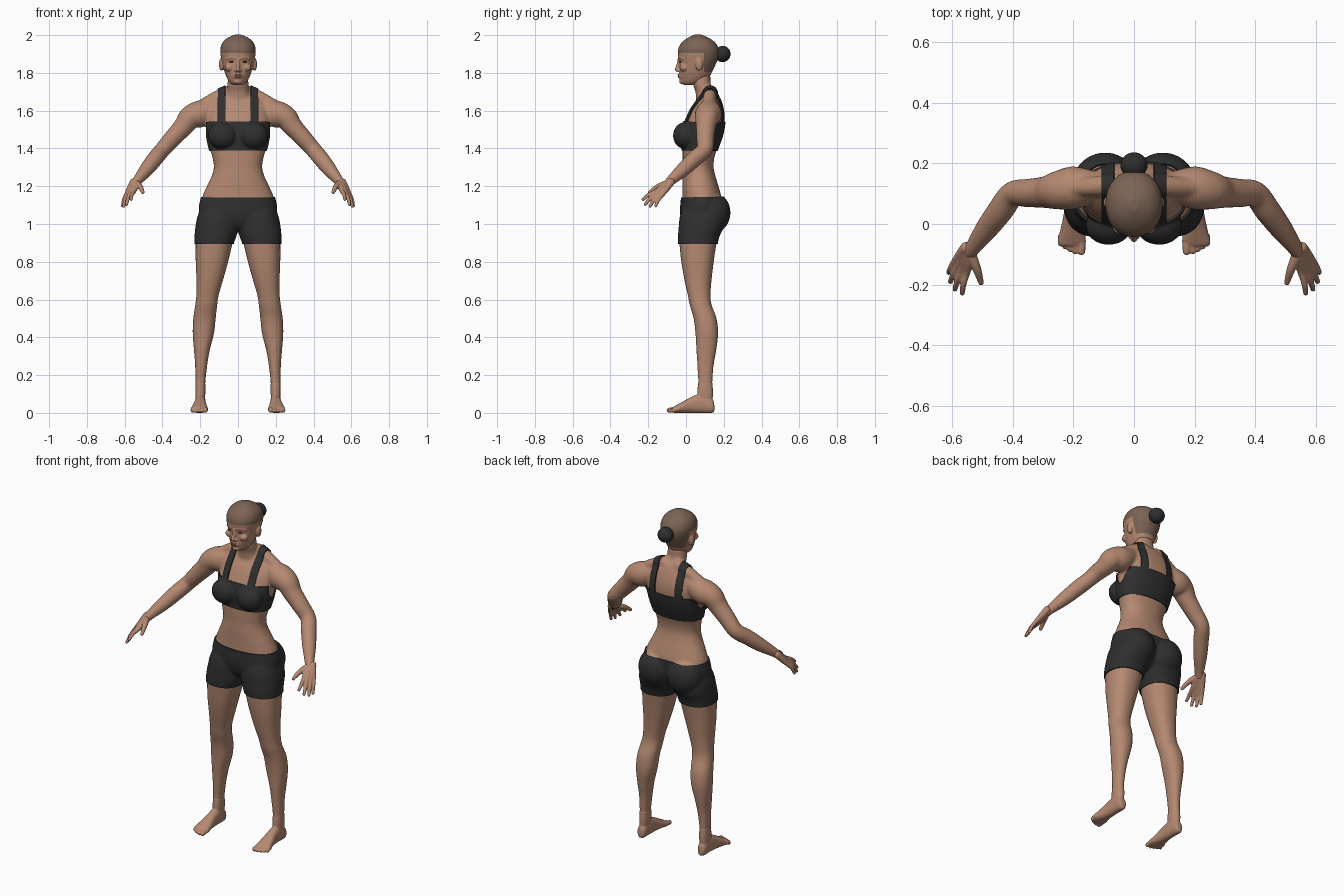
import bpy, bmesh, math
from mathutils import Vector, Matrix

cube = bpy.data.objects.get("Cube")
if cube:
    bpy.data.objects.remove(cube, do_unlink=True)


def material(name, r, g, b):
    mat = bpy.data.materials.new(name)
    mat.use_nodes = True
    mat.diffuse_color = (r, g, b, 1)
    mat.node_tree.nodes["Principled BSDF"].inputs["Base Color"].default_value = (r, g, b, 1)
    return mat


SKIN = material("warm skin", .46, .25, .165)
HAIR = material("brown hair", .20, .125, .087)
CLOTH = material("charcoal cloth", .028, .028, .028)
LIPS = material("muted lips", .34, .15, .11)
EYES = material("dark eyes", .06, .035, .025)


# ---------- shape helpers ----------
def resample(rows, steps=5):
    """Smooth curve through rows of numbers."""
    rows = [Vector(r) for r in rows]
    out = []
    for i in range(len(rows) - 1):
        a, b = rows[max(i - 1, 0)], rows[i]
        c, d = rows[i + 1], rows[min(i + 2, len(rows) - 1)]
        for k in range(steps):
            t = k / steps
            out.append(b + (c - a) * (t / 2) + (a * 2 - b * 5 + c * 4 - d) * (t * t / 2)
                       + (b * 3 - a - c * 3 + d) * (t ** 3 / 2))
    return out + [rows[-1]]


def loft(bm, rings):
    loops = [[bm.verts.new(p) for p in ring] for ring in rings]
    for a, b in zip(loops, loops[1:]):
        for i in range(len(a)):
            j = (i + 1) % len(a)
            bm.faces.new((a[i], a[j], b[j], b[i]))
    bm.faces.new(loops[0][::-1])
    bm.faces.new(loops[-1])


def oval(power=2.0, count=32):
    for i in range(count):
        a = math.tau * i / count
        c, s = math.cos(a), math.sin(a)
        yield (math.copysign(abs(c) ** (2 / power), c), math.copysign(abs(s) ** (2 / power), s))


def stack(bm, rows, side=1, along_y=False, power=2.25):
    """Oval slices: position, x range, depth (or height) range."""
    rings = []
    for p, x0, x1, d0, d1 in resample(rows):
        ring = []
        for c, s in oval(power):
            x = side * ((x0 + x1) / 2 + (x1 - x0) / 2 * c)
            d = (d0 + d1) / 2 + (d1 - d0) / 2 * s
            ring.append((x, p, d) if along_y else (x, d, p))
        rings.append(ring)
    loft(bm, rings)


def ball(bm, center, radii):
    bmesh.ops.create_uvsphere(bm, u_segments=24, v_segments=14, radius=1,
                              matrix=Matrix.Translation(center) @ Matrix.Diagonal(radii).to_4x4())


def tube(bm, points, side=1):
    """Round limb through (x, y, z, radius) points with rounded ends."""
    pts = resample(points)
    centers = [Vector((p[0] * side, p[1], p[2])) for p in pts]
    rings = []
    for i, (c, p) in enumerate(zip(centers, pts)):
        d = (centers[min(i + 1, len(pts) - 1)] - centers[max(i - 1, 0)]).normalized()
        u = d.cross(Vector((0, 0, 1))).normalized()
        v = u.cross(d)
        rings.append([c + (u * a + v * b) * p[3] for a, b in oval(count=20)])
    loft(bm, rings)
    for i in (0, -1):
        ball(bm, centers[i], [pts[i][3]] * 3)


def make(name, bm, mats):
    mesh = bpy.data.meshes.new(name)
    bm.to_mesh(mesh)
    bm.free()
    obj = bpy.data.objects.new(name, mesh)
    bpy.context.scene.collection.objects.link(obj)
    for mat in mats:
        mesh.materials.append(mat)
    return obj


def bake(obj):
    dg = bpy.context.evaluated_depsgraph_get()
    obj.data = bpy.data.meshes.new_from_object(obj.evaluated_get(dg))
    obj.modifiers.clear()


def shade(obj):
    bpy.ops.object.select_all(action='DESELECT')
    obj.select_set(True)
    bpy.context.view_layer.objects.active = obj
    bpy.ops.object.shade_smooth_by_angle(angle=math.radians(50))


def fuse(name, bm, voxel, rounds, mats=(SKIN,)):
    """Blend overlapping pieces into one smooth skin."""
    bmesh.ops.recalc_face_normals(bm, faces=bm.faces[:])
    obj = make(name, bm, mats)
    mod = obj.modifiers.new("blend", 'REMESH')
    mod.mode = 'VOXEL'
    mod.voxel_size = voxel
    mod = obj.modifiers.new("soften", 'SMOOTH')
    mod.factor = .5
    mod.iterations = rounds
    bake(obj)
    shade(obj)
    return obj


def cut(bm, axis, values):
    normal = Vector([float(axis == k) for k in "xyz"])
    for v in values:
        bmesh.ops.bisect_plane(bm, geom=bm.verts[:] + bm.edges[:] + bm.faces[:],
                               plane_co=normal * v, plane_no=normal)


# ---------- body: torso, neck, arms and legs ----------
bm = bmesh.new()
torso = [(.97, .08, .02, .12), (1, .15, -.01, .16), (1.06, .2, -.025, .185), (1.14, .19, -.02, .187),
         (1.2, .165, -.02, .172), (1.25, .141, -.02, .157), (1.3, .128, -.018, .146),
         (1.35, .135, -.018, .15), (1.4, .15, -.018, .165), (1.46, .162, -.022, .187),
         (1.52, .17, -.015, .2), (1.57, .172, .005, .203), (1.61, .165, .025, .198),
         (1.65, .14, .052, .187), (1.68, .1, .07, .175), (1.71, .06, .08, .16)]
stack(bm, [(z, -w, w, f, b) for z, w, f, b in torso])
neck = [(1.64, .08, .055, .185), (1.7, .06, .05, .155), (1.74, .056, .036, .131), (1.79, .052, .03, .13)]
stack(bm, [(z, -w, w, f, b) for z, w, f, b in neck])
leg = [(1.1, .02, .18, 0, .17), (1.04, .004, .207, -.025, .195), (.98, .004, .219, -.032, .19),
       (.94, .014, .223, -.035, .172), (.9, .028, .224, -.035, .162), (.8, .052, .224, -.025, .147),
       (.7, .08, .22, -.008, .135), (.62, .103, .221, .01, .13), (.57, .11, .227, .02, .136),
       (.5, .118, .237, .04, .162), (.42, .127, .24, .05, .17), (.33, .15, .233, .055, .16),
       (.25, .163, .227, .06, .146), (.16, .173, .225, .064, .14), (.1, .173, .226, .06, .143),
       (.05, .178, .222, .07, .138)]
arm = [(.1, .125, 1.63, .04), (.19, .12, 1.587, .07), (.25, .111, 1.565, .064), (.29, .105, 1.515, .053),
       (.35, .102, 1.45, .047), (.4, .098, 1.393, .043), (.44, .045, 1.345, .043),
       (.485, -.015, 1.288, .038), (.53, -.077, 1.233, .027), (.54, -.092, 1.217, .024)]
for s in (1, -1):
    stack(bm, leg, s)
    tube(bm, arm, s)
    tube(bm, [(.045, .13, 1.7, .034), (.11, .125, 1.672, .034), (.19, .12, 1.63, .03)], s)
    ball(bm, (s * .083, -.006, 1.468), (.07, .056, .064))
    ball(bm, (s * .095, .135, 1.06), (.1, .094, .105))
body = fuse("body", bm, .007, 8)


# ---------- shorts and top, cut out of the body surface ----------
def garment(c):
    x = abs(c.x)
    if .895 < c.z < 1.14 and x < .3:
        return "shorts"
    if 1.39 < c.z < 1.46 and x < .2 or 1.46 < c.z < 1.54 and x < .162:
        return "crop_top"
    if 1.54 < c.z and .065 < x < .105:
        return "crop_top"
    return "body"


source = bmesh.new()
source.from_mesh(body.data)
cut(source, "z", (.895, 1.14, 1.39, 1.46, 1.54))
cut(source, "x", (-.162, -.105, -.065, .065, .105, .162))
for part in ("body", "shorts", "crop_top"):
    piece = source.copy()
    bmesh.ops.delete(piece, geom=[f for f in piece.faces if garment(f.calc_center_median()) != part],
                     context='FACES')
    if part == "body":
        piece.to_mesh(body.data)
        piece.free()
        shade(body)
        continue
    obj = make(part, piece, [CLOTH])
    mod = obj.modifiers.new("thickness", 'SOLIDIFY')
    mod.thickness = .012
    mod.offset = .2
    bake(obj)
    shade(obj)
source.free()

# ---------- head with nose, brows, cheeks, chin and ears ----------
bm = bmesh.new()
skull = [(1.737, .028, -.014, .05), (1.75, .045, -.026, .09), (1.78, .062, -.033, .125),
         (1.81, .073, -.035, .14), (1.84, .081, -.036, .155), (1.87, .088, -.038, .168),
         (1.9, .093, -.043, .175), (1.93, .093, -.04, .172), (1.96, .082, -.023, .155),
         (1.985, .056, .008, .122), (2.003, .015, .045, .08)]
stack(bm, [(z, -w, w, f, b) for z, w, f, b in skull], power=2.15)
tube(bm, [(0, -.035, 1.872, .009), (0, -.041, 1.845, .009), (0, -.049, 1.818, .011)])
ball(bm, (0, -.022, 1.755), (.022, .014, .014))
ball(bm, (0, -.031, 1.784), (.026, .011, .016))
for s in (1, -1):
    ball(bm, (s * .011, -.04, 1.812), (.009, .01, .008))
    tube(bm, [(.012, -.034, 1.878, .009), (.035, -.027, 1.882, .009), (.056, -.013, 1.876, .009)], s)
    ball(bm, (s * .045, -.01, 1.828), (.026, .024, .022))
    ball(bm, (s * .088, .07, 1.845), (.013, .02, .034))
head = fuse("head", bm, .004, 3, (SKIN, HAIR))
bm = bmesh.new()
bm.from_mesh(head.data)
cut(bm, "z", (1.805, 1.905))
cut(bm, "y", (.095,))
for f in bm.faces:
    c = f.calc_center_median()
    f.material_index = int(c.z > 1.905 or c.z > 1.805 and c.y > .095)
bm.to_mesh(head.data)
bm.free()
shade(head)


def balls(name, mat, items):
    bm = bmesh.new()
    for center, radii in items:
        ball(bm, center, radii)
    shade(make(name, bm, [mat]))


balls("hair_bun", CLOTH, [((0, .194, 1.9), (.045, .042, .043))])
balls("lips", LIPS, [((0, -.037, 1.789), (.02, .007, .005)), ((0, -.037, 1.78), (.017, .007, .005))])
balls("eyes", EYES, [((s * .034, -.029, 1.859), (.014, .007, .004)) for s in (1, -1)])

# ---------- hands and feet ----------
fingers = [((.552, -.16, 1.172), (.566, -.228, 1.13)), ((.567, -.152, 1.167), (.59, -.215, 1.104)),
           ((.58, -.139, 1.161), (.605, -.19, 1.094)), ((.59, -.124, 1.157), (.611, -.16, 1.096))]
foot = [(.15, .188, .212, .012, .04), (.138, .176, .225, 0, .075), (.08, .171, .228, 0, .1),
        (.03, .169, .232, 0, .085), (-.02, .163, .243, 0, .058), (-.06, .158, .251, 0, .036),
        (-.072, .164, .246, .003, .028)]
toes = [(.173, -.09, .013), (.194, -.09, .01), (.211, -.083, .0095), (.227, -.075, .009), (.242, -.065, .009)]
for s, label in ((1, "left"), (-1, "right")):
    bm = bmesh.new()
    for i, (knuckle, tip) in enumerate(fingers):
        k, t = Vector(knuckle), Vector(tip)
        base = Vector((.535 + i * .006, -.088 + i * .003, 1.222))
        mid = k.lerp(t, .5) + Vector((.003, -.003, .004))
        tube(bm, [(*base, .02), (*base.lerp(k, .5), .017), (*k, .0125), (*mid, .0105), (*t, .0085)], s)
    tube(bm, [(.538, -.1, 1.215, .018), (.518, -.148, 1.198, .0145), (.504, -.193, 1.168, .0095)], s)
    fuse(label + "_hand", bm, .004, 3)

    bm = bmesh.new()
    stack(bm, foot, s, along_y=True)
    stack(bm, [row for row in leg if row[0] < .2], s)
    for x, y, r in toes:
        tube(bm, [(x, -.04, .018, r), (x, (y - .04) / 2, .018, r), (x, y, r + .001, r)], s)
    fuse(label + "_foot", bm, .004, 3)
